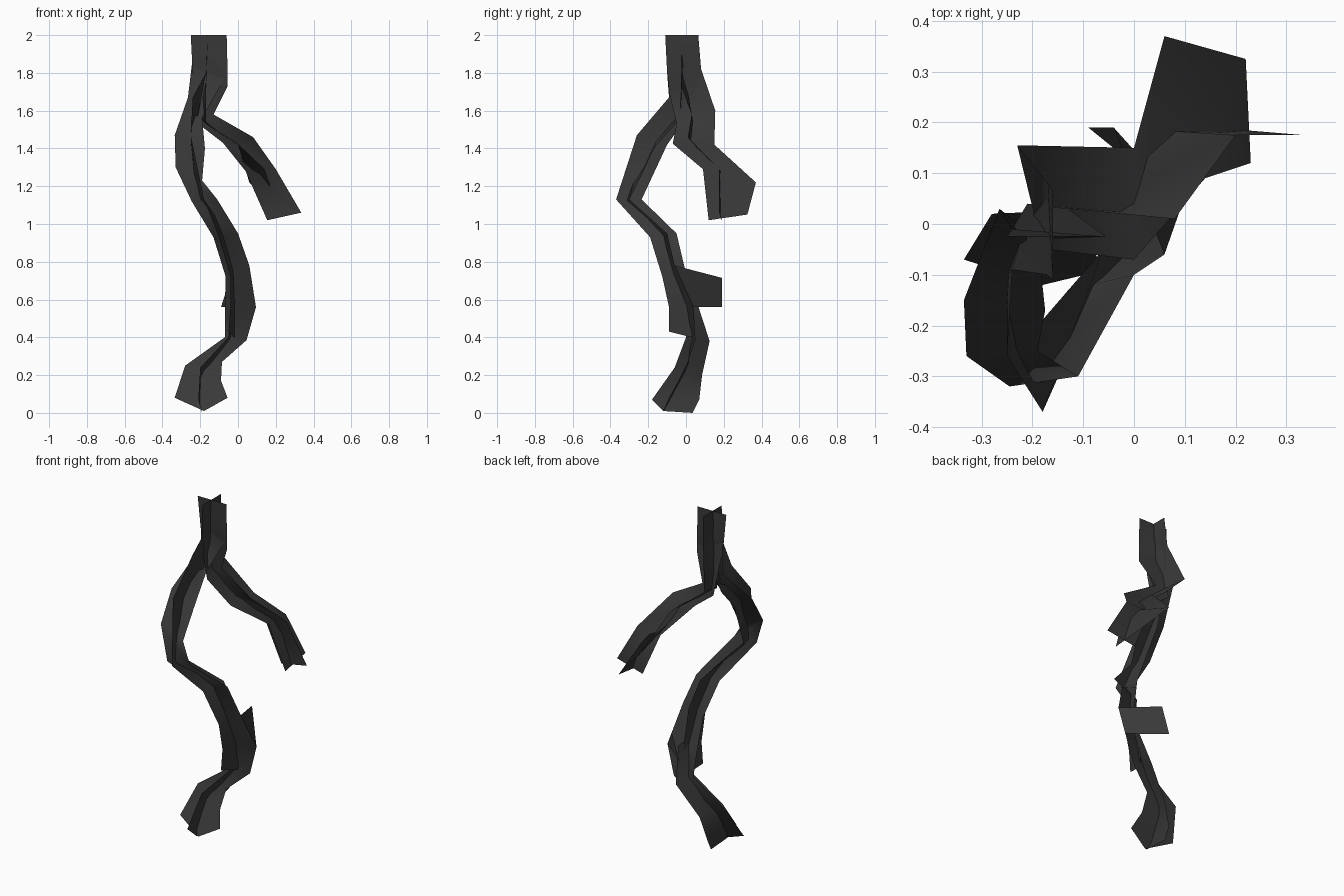
import bpy

bark = bpy.data.materials.new("dark_bark")
bark.diffuse_color = (0.04, 0.04, 0.04, 1)


def ribbon(name, edge_a, edge_b):
    """Softly shaded strip between two edge paths."""
    n = len(edge_a)
    mesh = bpy.data.meshes.new(name)
    faces = [(i, n + i, n + i + 1, i + 1) for i in range(n - 1)]
    mesh.from_pydata(edge_a + edge_b, [], faces)
    mesh.materials.append(bark)
    mesh.shade_smooth()
    obj = bpy.data.objects.new(name, mesh)
    bpy.context.collection.objects.link(obj)


# main root: strip spreading sideways
ribbon("main_root_side_strip",
       [(-.25, -.025, 2), (-.24, -.01, 1.88), (-.265, .03, 1.67), (-.335, -.15, 1.47),
        (-.33, -.26, 1.3), (-.245, -.32, 1.12), (-.13, -.13, .93), (-.065, -.07, .72),
        (-.07, -.01, .56), (-.07, .03, .4), (-.28, .02, .25), (-.335, -.07, .08), (-.18, -.12, .01)],
       [(-.06, -.025, 2), (-.055, -.025, 1.8), (-.19, -.03, 1.56), (-.175, -.17, 1.4),
        (-.19, -.25, 1.23), (-.11, -.3, 1.13), (0, -.1, .95), (.06, -.06, .78),
        (.095, .04, .56), (.045, .05, .385), (-.085, .01, .27), (-.09, -.04, .17), (-.055, -.09, .08)])

# main root: strip spreading front to back
ribbon("main_root_depth_strip",
       [(-.16, -.11, 2), (-.17, -.1, 1.8), (-.24, -.09, 1.67), (-.25, -.26, 1.47),
        (-.18, -.37, 1.13), (-.1, -.19, .93), (-.04, -.125, .72),
        (-.04, -.09, .56), (-.05, -.09, .43)],
       [(-.16, .065, 2), (-.17, .07, 1.8), (-.22, -.02, 1.53), (-.25, -.1, 1.42),
        (-.22, -.235, 1.13), (-.06, -.05, .95), (-.01, -.01, .78),
        (-.01, .04, .56), (-.02, .03, .4)])

# flap running from the right edge of the root out to the back
ribbon("back_flap",
       [(-.04, .19, .715), (.06, -.06, .78)],
       [(-.09, .19, .56), (.095, .04, .56)])

# lower root
ribbon("lower_root_depth_strip",
       [(-.02, -.02, .6), (-.05, 0, .4), (-.2, -.06, .24), (-.21, -.18, .07), (-.19, -.12, .01)],
       [(.01, .06, .58), (-.02, .125, .38), (-.15, .085, .2), (-.19, .07, .07), (-.19, .035, 0)])

# side branch: strip spreading sideways
ribbon("side_branch_side_strip",
       [(-.25, -.025, 2), (-.24, -.01, 1.8), (-.21, .04, 1.53), (-.08, .03, 1.43),
        (.04, .185, 1.28), (.155, .19, 1.02)],
       [(-.06, -.025, 2), (-.055, -.025, 1.73), (-.13, .03, 1.58), (.08, .01, 1.46),
        (.2, .175, 1.29), (.335, .175, 1.06)])

# side branch: strip spreading front to back
ribbon("side_branch_depth_strip",
       [(-.16, -.11, 2), (-.17, -.09, 1.7), (-.17, -.05, 1.53), (0, -.07, 1.425),
        (.14, .09, 1.29), (.23, .12, 1.02)],
       [(-.16, .065, 2), (-.17, .08, 1.82), (-.23, .155, 1.6), (0, .15, 1.42),
        (.06, .37, 1.22), (.22, .325, 1.05)])
